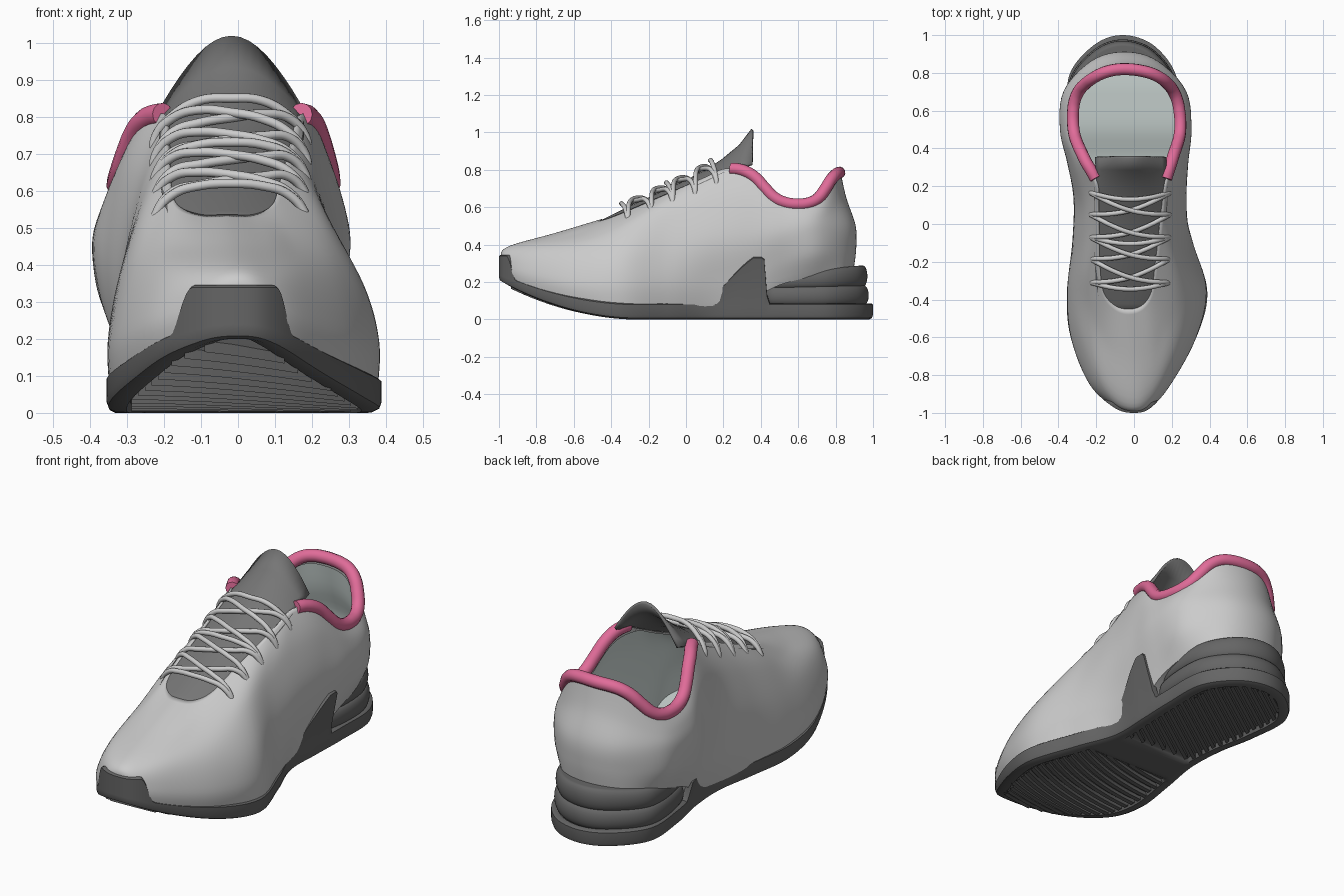
import bpy, bmesh, math
from mathutils import Vector

if "Cube" in bpy.data.objects:
    bpy.data.objects.remove(bpy.data.objects["Cube"])
# ---------- helpers ----------
def cr(a, b, c, d, t):
    return 0.5 * (2*b + (c - a)*t + (2*a - 5*b + 4*c - d)*t*t + (3*b - a - 3*c + d)*t**3)
def ring(stations, s):  # closed smooth loop from toe-to-heel stations (y, x_left, x_right, z)
    p = [Vector((xr, y, z)) for y, xl, xr, z in stations]
    p += [Vector((xl, y, z)) for y, xl, xr, z in stations[-2:0:-1]]
    n = len(p)
    return [cr(p[i-1], p[i], p[(i+1) % n], p[(i+2) % n], k/s) for i in range(n) for k in range(s)]
def inset(r, d):  # move a loop inward in plan
    out = []
    for i, p in enumerate(r):
        t = r[(i+1) % len(r)] - r[i-1]
        out.append(p + Vector((-t.y, t.x, 0)).normalized() * d)
    return out
def between(rings, s):  # smooth extra loops between the given loops
    out, m = [], len(rings) - 1
    for j in range(m):
        q = [rings[max(j-1, 0)], rings[j], rings[j+1], rings[min(j+2, m)]]
        out += [[cr(*pts, k/s) for pts in zip(*q)] for k in range(s)]
    return out + [rings[-1]]
def finish(name, bm, angle=40, mat=None, thickness=0):
    bmesh.ops.recalc_face_normals(bm, faces=bm.faces)
    me = bpy.data.meshes.new(name)
    bm.to_mesh(me)
    ob = bpy.data.objects.new(name, me)
    bpy.context.collection.objects.link(ob)
    bpy.ops.object.select_all(action='DESELECT')
    ob.select_set(True)
    bpy.context.view_layer.objects.active = ob
    bpy.ops.object.shade_smooth_by_angle(angle=math.radians(angle))
    if mat:
        me.materials.append(mat)
    if thickness:
        sol = ob.modifiers.new("thickness", 'SOLIDIFY')
        sol.thickness, sol.offset = thickness, 0
def loft(name, rings, caps=(), mat=None, thickness=0):
    bm = bmesh.new()
    v = [[bm.verts.new(p) for p in r] for r in rings]
    n = len(v[0])
    for a, b in zip(v, v[1:]):
        for i in range(n):
            bm.faces.new((a[i], a[(i+1) % n], b[(i+1) % n], b[i]))
    for w in (v[c] for c in caps):      # ladder of faces across the loop
        for i in range(n//2):
            bm.faces.new(list(dict.fromkeys((w[i], w[i+1], w[n-i-1], w[(n-i) % n]))))
    finish(name, bm, 40, mat, thickness)
def tube(name, paths, radius, mat=None, cyclic=False):
    cu = bpy.data.curves.new(name, 'CURVE')
    cu.dimensions = '3D'
    cu.bevel_depth, cu.bevel_resolution, cu.resolution_u, cu.use_fill_caps = radius, 4, 6, True
    for pts in paths:
        sp = cu.splines.new('BEZIER')
        sp.bezier_points.add(len(pts) - 1)
        sp.use_cyclic_u = cyclic
        for bp, p in zip(sp.bezier_points, pts):
            bp.co = p
            bp.handle_left_type = bp.handle_right_type = 'AUTO'
    bpy.context.collection.objects.link(bpy.data.objects.new(name, cu))
    if mat:
        cu.materials.append(mat)
def material(name, *rgb):
    m = bpy.data.materials.new(name)
    m.diffuse_color = (*rgb, 1)
    m.use_nodes = True
    m.node_tree.nodes["Principled BSDF"].inputs["Base Color"].default_value = m.diffuse_color
    return m
def step(a, b, t):
    t = min(1, max(0, (t - a) / (b - a)))
    return t*t*(3 - 2*t)
def lerp(tab, y, col):
    for a, b in zip(tab, tab[1:]):
        if a[0] <= y <= b[0]:
            return a[col] + (b[col] - a[col]) * (y - a[0]) / (b[0] - a[0])
    return 0
pink = material("collar_pink", 0.75, 0.15, 0.32)
pale = material("lining_pale", 0.66, 0.74, 0.72)
dark = material("dark_grey", 0.13, 0.13, 0.13)
mid = material("mid_grey", 0.18, 0.18, 0.18)

# ---------- upper: loops from the sole edge to the topline ----------
R0 = [(-.98, 0, 0, .26), (-.955, -.10, .085, .22), (-.84, -.22, .18, .155), (-.6, -.32, .31, .09),
      (-.35, -.34, .37, .06), (-.1, -.31, .29, .05), (.12, -.28, .22, .06), (.32, -.29, .22, .10),
      (.5, -.32, .23, .19), (.7, -.32, .21, .24), (.84, -.22, .12, .26), (.89, -.05, -.05, .27)]
R1 = [(-.985, 0, 0, .33), (-.957, -.105, .09, .29), (-.84, -.23, .19, .25), (-.6, -.325, .32, .20),
      (-.35, -.345, .375, .19), (-.1, -.32, .305, .19), (.12, -.31, .25, .20), (.32, -.33, .25, .24),
      (.5, -.365, .27, .31), (.7, -.36, .26, .35), (.855, -.22, .12, .37), (.903, -.05, -.05, .38)]
R2 = [(-.945, 0, 0, .385), (-.91, -.10, .08, .375), (-.78, -.2, .17, .37), (-.56, -.285, .28, .35),
      (-.34, -.32, .335, .34), (-.1, -.31, .28, .37), (.12, -.305, .27, .41), (.32, -.345, .28, .43),
      (.5, -.385, .297, .45), (.7, -.365, .27, .47), (.855, -.22, .12, .49), (.9, -.05, -.05, .50)]
R3 = [(-.7, -.01, -.01, .455), (-.66, -.10, .08, .453), (-.56, -.18, .15, .455), (-.42, -.23, .215, .475),
      (-.26, -.26, .235, .52), (-.06, -.26, .22, .57), (.12, -.26, .22, .63), (.33, -.315, .25, .64),
      (.5, -.36, .28, .56), (.69, -.345, .26, .55), (.81, -.215, .12, .62), (.85, -.05, -.05, .65)]
TOP = [(-.45, -.03, -.03, .53), (-.43, -.10, .04, .53), (-.36, -.16, .09, .555), (-.22, -.18, .11, .615),
       (-.06, -.185, .13, .685), (.1, -.19, .15, .755), (.22, -.195, .165, .805), (.35, -.265, .205, .775),
       (.5, -.32, .245, .635), (.68, -.305, .22, .63), (.785, -.195, .12, .76), (.82, -.05, -.05, .785)]
rings = [ring(r, 6) for r in (R0, R1, R2, R3, TOP)]
loft("upper", between(rings, 6), (0,), thickness=.014)
# lining and insole inside the upper
inner = [[p - Vector((0, 0, .03)) for p in inset(r, .025)] for r in rings[1:]]
loft("lining_and_insole", between(inner, 4), (0,), pale)
# padded collar along the rear part of the topline
tube("collar", [rings[-1][37:96:2]], .032, pink)

# ---------- tongue: arched strip (y, centre z, edge z, left x, right x) ----------
T = [(-.5, .50, .47, -.15, .09), (-.42, .54, .515, -.18, .12), (-.3, .60, .565, -.2, .135),
     (-.15, .668, .625, -.21, .15), (0, .738, .685, -.21, .165), (.12, .80, .74, -.21, .175),
     (.2, .855, .78, -.205, .175), (.29, .93, .81, -.2, .17), (.355, 1.015, .83, -.2, .165)]
bm = bmesh.new()
rows = []
for y, zc, ze, xl, xr in T:
    bows = [.85 * (1 - (k/8 - 1)**2) + .075 * (1 + math.cos(math.pi * (k/8 - 1))) for k in range(17)]
    rows.append([bm.verts.new((xl + (xr - xl) * k / 16, y, ze + (zc - ze) * b)) for k, b in enumerate(bows)])
for a, b in zip(rows, rows[1:]):
    for k in range(16):
        bm.faces.new((a[k], a[k+1], b[k+1], b[k]))
finish("tongue", bm, 60, mid, .014)

# ---------- laces: left eyelet at ya to right eyelet at yb ----------
def lace(ya, yb, lift):
    pts = []
    for f, up in ((0, -.03), (.02, .02), (.13, .075), (.3, 0), (.5, 0), (.7, 0), (.87, .075), (.98, .02), (1, -.03)):
        y, bulge = ya + (yb - ya) * f, math.sin(math.pi * f)
        z = .655 + .45 * y + up
        if .2 < f < .8:
            z = lerp(T, y - .03, 1) + lift * bulge + .008
        pts.append((-.23 + .42 * f, y - .035 * bulge, z))
    return pts
EYES = [-.31, -.185, -.07, .05, .165]
paths = [lace(y, y, .032) for y in EYES[::2]]
for a, b in zip(EYES, EYES[1:]):
    paths += [lace(a, b, .012), lace(b, a, .026)]
tube("laces", paths, .0125)

# ---------- outsole with toe cap and side clip ----------
SOLE = [(-1, 0, 0, 0), (-.972, -.105, .09, 0), (-.85, -.23, .19, 0), (-.6, -.335, .33, 0), (-.36, -.355, .388, 0),
        (-.1, -.32, .31, 0), (.12, -.285, .23, 0), (.33, -.295, .23, 0), (.54, -.335, .235, 0),
        (.78, -.345, .225, 0), (.945, -.215, .105, 0), (1, -.06, -.06, 0)]
def z_bottom(y):
    return .2 * (max(0, -y - .25) / .75) ** 2
def z_edge(y):
    return .085 + .83 * z_bottom(y)
def z_top(p):
    z = z_edge(p.y)
    z += (.345 - z) * step(-.91, -.96, p.y)
    ramp = .6 * min(1, max(0, (p.y - .09) / .27)) + .4 * step(.07, .38, p.y)
    return z + (.25 if p.x > 0 else .10) * ramp * (1 - step(.415, .44, p.y))
base = ring(SOLE, 14)
def layer(d, zf):
    return [Vector((q.x, q.y, zf(p.y))) for p, q in zip(base, inset(base, d))]
def rim(d, drop=0):
    out = []
    for p, a in zip(base, inset(base, d)):
        k = .24 * max(0, z_top(p) - .09) if p.y > 0 else 0
        out.append(Vector((a.x + math.copysign(k, a.x), a.y, z_top(p) - drop)))
    return out
loft("outsole", [layer(.065, lambda y: z_bottom(y) + .022 * (step(-.02, -.08, y) + step(.12, .18, y))),
                 layer(.055, z_bottom), layer(.022, z_bottom), layer(.006, lambda y: z_bottom(y) + .008),
                 layer(0, lambda y: z_bottom(y) + .025), layer(0, lambda y: z_edge(y) - .012),
                 rim(0, .006), rim(.008), rim(.03), layer(.035, lambda y: z_edge(y) - .01)], (0, -1), dark)
# tread ribs across forefoot and heel
bm = bmesh.new()
def rib(y0, slope, curve, lo, hi):
    cuts = []
    for k in range(41):
        x = -.36 + .018 * k
        y = y0 + slope * x + curve * x * x
        if lo < y < hi and lerp(SOLE, y, 1) + .05 < x < lerp(SOLE, y, 2) - .05:
            cuts.append([bm.verts.new((x, y + a, z_bottom(y) + b))
                         for a, b in ((-.012, .003), (.012, .003), (.012, .033), (-.012, .033))])
    for a, b in zip(cuts, cuts[1:]):
        for i in range(4):
            bm.faces.new((a[i], a[i-1], b[i-1], b[i]))
for i in range(22):
    rib(-1 + .05 * i, .3, .4, -.93, -.05)
    rib(.06 + .05 * i, .7, 0, .16, .94)
finish("tread_ribs", bm, 30, dark)
# oval ring moulded under the arch
tube("arch_oval", [[(-.03 + .1 * math.cos(i * math.pi / 6), .05 + .035 * math.sin(i * math.pi / 6), .007)
                    for i in range(12)]], .007, dark, True)

# ---------- heel cushions: two bulging pads ----------
HEEL = [(.40, -.05, -.05, 0), (.415, -.26, .17, 0), (.52, -.33, .23, 0), (.76, -.345, .225, 0),
        (.925, -.215, .105, 0), (.98, -.06, -.06, 0)]
def pad(name, lo, lo_rise, hi, hi_rise, shrink):
    layers = []
    for a in (math.pi * (k / 10 - .5) for k in range(11)):
        h = .5 + .5 * math.sin(a)
        z, rise = lo + (hi - lo) * h, lo_rise + (hi_rise - lo_rise) * h
        layers.append([Vector((q.x, q.y, z + rise * (q.y - .4)))
                       for q in inset(ring(HEEL, 12), shrink + .028 * (1 - math.cos(a)))])
    loft(name, layers, (0, -1), dark)
pad("lower_heel_cushion", .075, 0, .172, .02, .003)
pad("upper_heel_cushion", .16, .02, .235, .1, .01)
